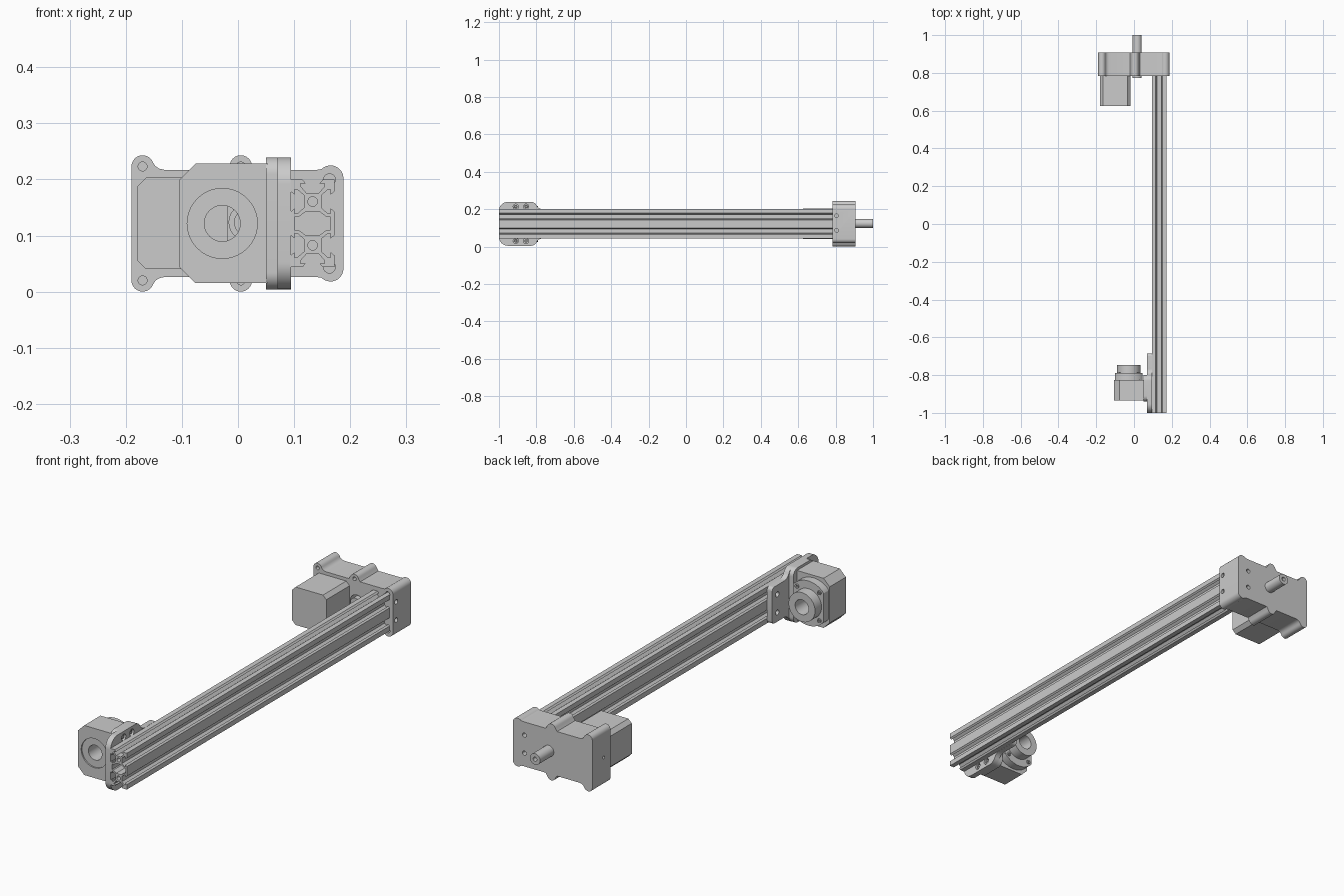
import bpy, bmesh
from math import sin, cos, radians

if "Cube" in bpy.data.objects:
    bpy.data.objects.remove(bpy.data.objects["Cube"])

ZC = 0.1215          # height of the horizontal symmetry plane
CELLS = (0.0825, 0.1605)


def arc(cx, cy, r, a0, a1, n=10):
    return [(cx + r * cos(radians(a0 + (a1 - a0) * i / n)),
             cy + r * sin(radians(a0 + (a1 - a0) * i / n))) for i in range(n + 1)]


def circle(cx, cy, r, n=40):
    return arc(cx, cy, r, 0, 360, n)[:-1]


def mirrored(top):
    """Close an upper half outline by mirroring it about ZC."""
    return top + [(u, 2 * ZC - v) for u, v in reversed(top)]


def prism(name, loops, axis, a, b):
    """Extrude outline loops (first outer, rest holes) along X or Y from a to b."""
    cu = bpy.data.curves.new(name, 'CURVE')
    cu.dimensions, cu.fill_mode, cu.extrude = '2D', 'BOTH', (b - a) / 2
    for loop in loops:
        sp = cu.splines.new('POLY')
        sp.points.add(len(loop) - 1)
        for p, (u, v) in zip(sp.points, loop):
            p.co = (u, v, 0, 1)
        sp.use_cyclic_u = True
    tmp = bpy.data.objects.new(name + "_outline", cu)
    bpy.context.collection.objects.link(tmp)
    dg = bpy.context.evaluated_depsgraph_get()
    me = bpy.data.meshes.new_from_object(tmp.evaluated_get(dg))
    bpy.data.objects.remove(tmp)
    bm = bmesh.new()
    bm.from_mesh(me)
    for v in bm.verts:
        x, y, w = v.co
        w += (a + b) / 2
        v.co = (x, w, y) if axis == 'Y' else (w, x, y)
    bmesh.ops.remove_doubles(bm, verts=bm.verts, dist=1e-5)
    bmesh.ops.recalc_face_normals(bm, faces=bm.faces)
    bm.to_mesh(me)
    bm.free()
    me.name = name
    ob = bpy.data.objects.new(name, me)
    bpy.context.collection.objects.link(ob)
    smooth(ob)
    return ob


def smooth(ob):
    bpy.ops.object.select_all(action='DESELECT')
    ob.select_set(True)
    bpy.context.view_layer.objects.active = ob
    bpy.ops.object.shade_smooth_by_angle(angle=radians(30))


def drill(ob, axis, u, v, r, a, b):
    """Cut a round hole into an object."""
    cutter = prism("cutter", [circle(u, v, r, 24)], axis, a, b)
    mod = ob.modifiers.new("hole", 'BOOLEAN')
    mod.operation, mod.solver, mod.object = 'DIFFERENCE', 'EXACT', cutter
    bpy.context.view_layer.objects.active = ob
    bpy.ops.object.modifier_apply(modifier=mod.name)
    bpy.data.objects.remove(cutter)


# Slotted rail: two square cells with six identical grooves
S = 0.0039
SLOT = [(-4.6, 0), (-3.1, 1.8), (-5.5, 1.8), (-5.5, 3), (-2.9, 6)]
SLOT += [(-t, d) for t, d in reversed(SLOT)]


def slot(px, py, tx, ty):
    # travel direction (tx, ty), inward normal is its left side
    return [(px + t * tx - d * ty, py + t * ty + d * tx) for t, d in SLOT]


outer = ([(-10, -20)] + slot(0, -20, 1, 0) + [(10, -20)] + slot(10, -10, 0, 1) + slot(10, 10, 0, 1)
         + [(10, 20)] + slot(0, 20, -1, 0) + [(-10, 20)] + slot(-10, 10, 0, -1) + slot(-10, -10, 0, -1))
cavity = [(8.2, -2.9), (8.2, 2.9), (6.5, 2.9), (3, 5.5)]
cavity = cavity[1:] + [(-x, y) for x, y in reversed(cavity[1:])]
cavity += [(x, -y) for x, y in reversed(cavity)]
place = lambda pts: [(0.133 + x * S, ZC + y * S) for x, y in pts]
prism("slotted_rail", [place(outer), place(cavity)] + [circle(0.133, z, 0.0085, 24) for z in CELLS],
      'Y', -1.0, 0.84)

# Rear housing with lugs
top = (arc(-0.17, 0.223, 0.02, 180, 20) + [(-0.147, 0.2235), (-0.14, 0.219), (-0.131, 0.217), (-0.022, 0.217)]
       + arc(0.005, 0.223, 0.02, 165, 15) + [(0.032, 0.217), (0.14, 0.217)]
       + arc(0.165, 0.202, 0.023, 135, 0))
housing = prism("rear_housing", [mirrored(top)], 'Y', 0.783, 0.907)
for z in (0.223, 2 * ZC - 0.223):
    for x in (-0.17, 0.005):
        drill(housing, 'Y', x, z, 0.008, 0.77, 0.82)
for z in CELLS:
    drill(housing, 'Y', 0.133, z, 0.0095, 0.875, 0.92)
    drill(housing, 'X', 0.805, z + 0.004, 0.01, 0.176, 0.2)
for s in (-1, 1):                                   # corner reliefs around the rail
    drill(housing, 'Y', 0.163, ZC + s * 0.078, 0.0105, 0.77, 0.83)
drill(housing, 'X', 0.83, ZC, 0.006, -0.2, -0.17)
drill(housing, 'Y', 0.017, ZC + 0.002, 0.033, 0.77, 0.84)
smooth(housing)

# Output shaft
prism("output_shaft", [circle(0.017, ZC + 0.002, 0.024), circle(0.017, ZC + 0.002, 0.009, 24)],
      'Y', 0.772, 1.0)

# Motor with chamfered corners
prism("motor", [mirrored([(-0.18, 0.187), (-0.164, 0.203), (-0.034, 0.203), (-0.018, 0.187)])],
      'Y', 0.625, 0.79)

# Reducer body, round flange and hollow hub
HX = -0.028
prism("reducer_body", [mirrored([(-0.105, 0.199), (-0.076, 0.228), (0.053, 0.228)]),
                       circle(HX, ZC, 0.0625)], 'Y', -0.935, -0.825)
disc = [(min(max(x, -0.1), 0.045), z) for x, z in circle(HX, ZC, 0.096, 64)]
prism("reducer_flange", [disc, circle(HX, ZC, 0.0625)], 'Y', -0.83, -0.79)
prism("reducer_hub", [circle(HX, ZC, 0.0628, 48), circle(HX, ZC, 0.032)], 'Y', -0.929, -0.746)
for sx in (-1, 1):
    for sz in (-1, 1):
        c = (HX + sx * 0.053, ZC + sz * 0.06)
        prism("flange_screw", [circle(*c, 0.009, 20), circle(*c, 0.004, 6)], 'Y', -0.80, -0.785)

# Reducer side pad and mounting plate
screws = [(y, ZC + s * 0.0915) for y in (-0.91, -0.855) for s in (-1, 1)]
pad = arc(-0.91, 0.209, 0.03, 180, 90) + arc(-0.83, 0.209, 0.03, 90, 0)
prism("reducer_pad", [mirrored(pad)] + [circle(*p, 0.009, 24) for p in screws], 'X', 0.05, 0.071)
plate = (arc(-0.952, 0.191, 0.048, 180, 90) + arc(-0.83, 0.204, 0.035, 90, 25)
         + arc(-0.767, 0.235, 0.035, 205, 270) + arc(-0.70, 0.185, 0.015, 90, 0, 6))
prism("mounting_plate", [mirrored(plate)] + [circle(*p, 0.014, 24) for p in screws]
      + [circle(-0.72, z, 0.011, 24) for z in CELLS], 'X', 0.07, 0.0945)
for p in screws:
    prism("plate_screw", [circle(*p, 0.0085, 20), circle(*p, 0.004, 6)], 'X', 0.055, 0.09)
